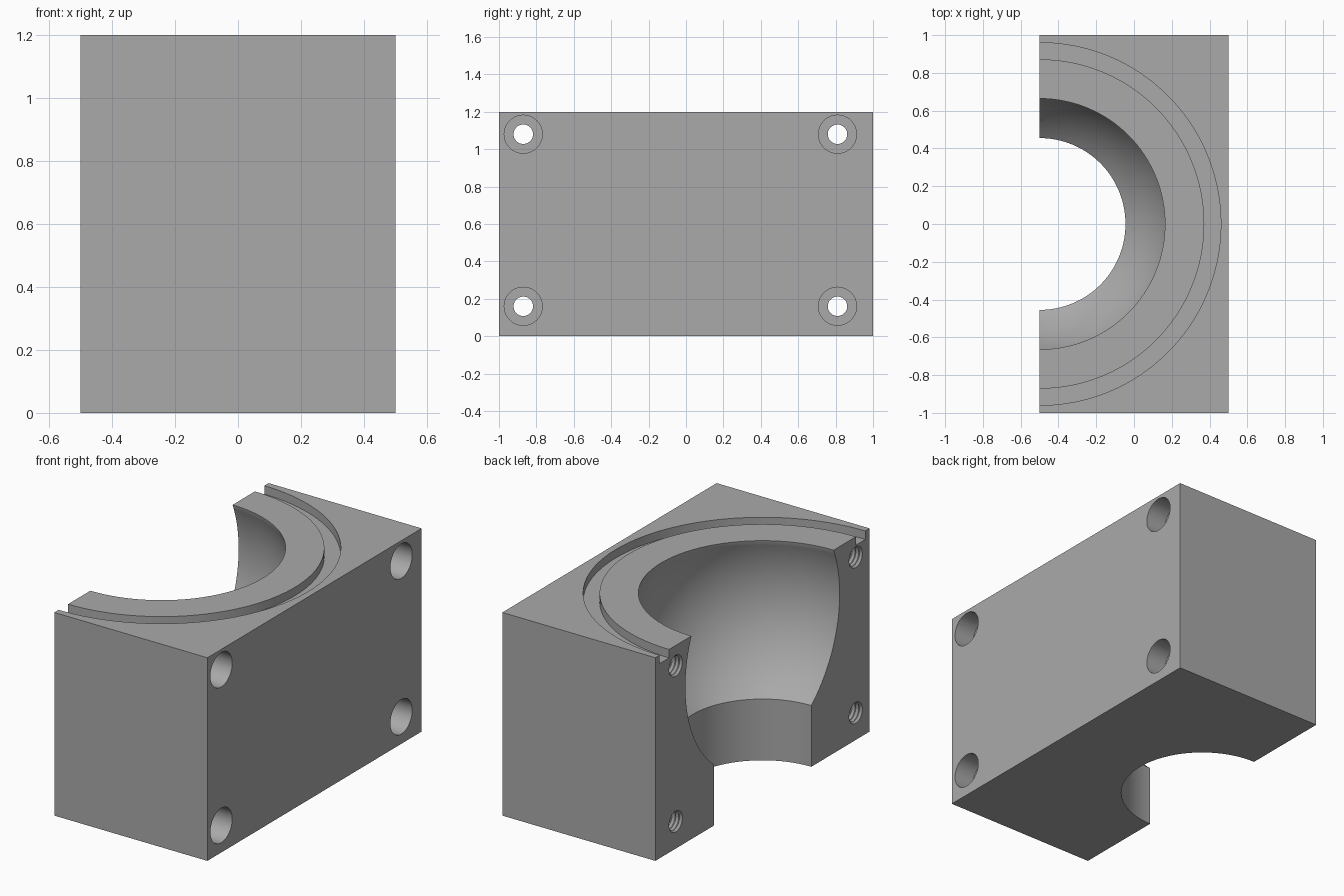
import bpy, bmesh, math
from mathutils import Matrix

if "Cube" in bpy.data.objects:
    bpy.data.objects.remove(bpy.data.objects["Cube"], do_unlink=True)

grey = bpy.data.materials.new("machined grey")
grey.use_nodes = True
grey.diffuse_color = (0.4, 0.4, 0.4, 1)
grey.node_tree.nodes["Principled BSDF"].inputs["Base Color"].default_value = (0.4, 0.4, 0.4, 1)


def make_object(name, bm):
    bmesh.ops.recalc_face_normals(bm, faces=bm.faces)
    mesh = bpy.data.meshes.new(name)
    bm.to_mesh(mesh)
    bm.free()
    mesh.materials.append(grey)
    obj = bpy.data.objects.new(name, mesh)
    bpy.context.collection.objects.link(obj)
    return obj


def lathe(name, profile, steps, matrix, closed=False):
    """Revolve (radius, height) points about z, then place the solid."""
    bm = bmesh.new()
    verts = [bm.verts.new((r, 0, z)) for r, z in profile]
    edges = [bm.edges.new(pair) for pair in zip(verts, verts[1:])]
    if closed:
        edges.append(bm.edges.new((verts[-1], verts[0])))
    bmesh.ops.spin(bm, geom=verts + edges, cent=(0, 0, 0), axis=(0, 0, 1),
                   angle=math.tau, steps=steps, use_merge=True)
    bmesh.ops.remove_doubles(bm, verts=bm.verts, dist=1e-5)
    bm.transform(matrix)
    obj = make_object(name, bm)
    obj.hide_render = True
    return obj


# Solid block
bm = bmesh.new()
bmesh.ops.create_cube(bm, size=1, matrix=Matrix.Translation((0, 0, 0.6)) @ Matrix.Diagonal((1, 2, 1.2, 1)))
block = make_object("half_housing_block", bm)

# Spherical seat running down into a straight bore
centre, radius, bore, mouth = 0.92, 0.72, 0.455, 0.664
low = -math.acos(bore / radius)
high = math.acos(mouth / radius)
arc = [low + (high - low) * i / 28 for i in range(29)]
seat = [(0, -0.1), (bore, -0.1)]
seat += [(radius * math.cos(a), centre + radius * math.sin(a)) for a in arc]
seat += [(mouth, 1.3), (0, 1.3)]
axis = Matrix.Translation((-0.5, 0, 0))
cutters = [lathe("seat_cutter", seat, 128, axis)]

# Ring groove in the top face
groove = [(0.872, 1.15), (0.96, 1.15), (0.96, 1.3), (0.872, 1.3)]
cutters.append(lathe("groove_cutter", groove, 128, axis, closed=True))

# Counterbored bolt holes, threaded at the split face
minor, major, pitch = 0.052, 0.062, 0.024
bolt = [(0, -0.6), (major, -0.6)]
for i in range(14):
    bolt += [(major, -0.5 + i * pitch), (minor, -0.5 + (i + 0.5) * pitch)]
bolt += [(minor, 0.37), (0.102, 0.37), (0.102, 0.6), (0, 0.6)]
for y in (-0.87, 0.81):
    for z in (0.16, 1.08):
        place = Matrix.Translation((0, y, z)) @ Matrix.Rotation(math.pi / 2, 4, 'Y')
        cutters.append(lathe("bolt_hole_cutter", bolt, 40, place))

# Cut everything out of the block
bpy.ops.object.select_all(action='DESELECT')
block.select_set(True)
bpy.context.view_layer.objects.active = block
for cutter in cutters:
    cut = block.modifiers.new("cut", 'BOOLEAN')
    cut.operation = 'DIFFERENCE'
    cut.solver = 'EXACT'
    cut.object = cutter
    bpy.ops.object.modifier_apply(modifier=cut.name)
for cutter in cutters:
    bpy.data.objects.remove(cutter, do_unlink=True)

bpy.ops.object.shade_smooth_by_angle(angle=math.radians(30))
